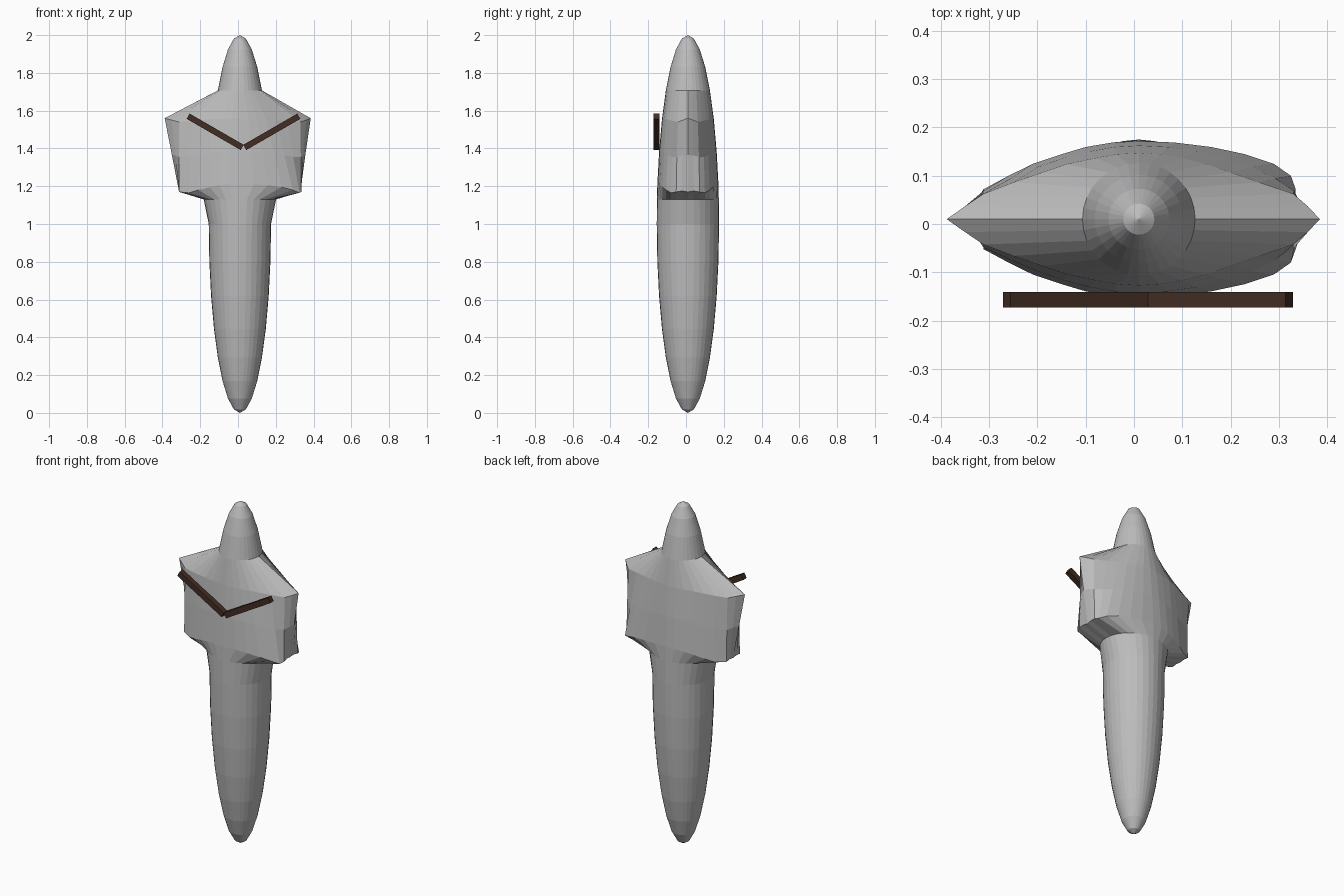
import bpy, bmesh, math

if "Cube" in bpy.data.objects:
    bpy.data.objects.remove(bpy.data.objects["Cube"])

SEG, CX, CY, R = 32, 0.01, 0.01, 0.165


def material(name, rgb):
    m = bpy.data.materials.new(name)
    m.diffuse_color = (*rgb, 1)
    m.use_nodes = True
    m.node_tree.nodes["Principled BSDF"].inputs["Base Color"].default_value = m.diffuse_color
    return m


grey = material("stone grey", (0.5, 0.5, 0.5))
brown = material("dark brown", (0.055, 0.027, 0.017))

# Hood half-widths at steps of 11.25 degrees, from the side tip to the middle
TOP_R = [.385, .36, .33, .26, .20, .15, .10, .055, .01]
TOP_L = [-.388, -.35, -.312, -.25, -.19, -.14, -.08, -.035, .01]
LOW_R = [.328, .331, .335, .325, .29, .23, .16, .085, .01]
LOW_L = [-.312, -.313, -.312, -.26, -.21, -.15, -.10, -.045, .01]
TOP_Z = [1.56, 1.55, 1.54, 1.545, 1.55, 1.555, 1.556, 1.556, 1.556]
LOW_Z = [1.17, 1.175, 1.17, 1.165, 1.18, 1.195, 1.205, 1.21, 1.21]


def ring_point(z, i, hood=None, flare=1.0):
    """Point on the ellipsoid; hood (0 low, 1 high) widens it in x."""
    a = 2 * math.pi * i / SEG
    r = R * math.sqrt(max(0, 1 - (z - 1) ** 2))
    x, y = CX + r * math.cos(a) * flare, CY + r * math.sin(a)
    if hood is not None:
        k = i % 16
        k = min(k, 16 - k)
        right = math.cos(a) > 0
        lo, hi = (LOW_R, TOP_R) if right else (LOW_L, TOP_L)
        x = lo[k] + (hi[k] - lo[k]) * hood
        z = LOW_Z[k] + (TOP_Z[k] - LOW_Z[k]) * hood
    return x, y, z


# Hooded ellipsoid body, lofted from rings
bm = bmesh.new()
levels = [(1 - math.cos(math.pi * k / 16), None, 1.0) for k in range(1, 9)]
levels += [(1.13, None, 1.17), (1.195, 0, 1), (1.383, .5, 1), (1.556, 1, 1)]
levels += [(1 - math.cos(math.pi * k / 16), None, 1.0) for k in range(12, 16)]
rings = [[bm.verts.new(ring_point(z, i, h, f)) for i in range(SEG)]
         for z, h, f in levels]
for a, b in zip(rings, rings[1:]):
    for i in range(SEG):
        j = (i + 1) % SEG
        bm.faces.new((a[i], a[j], b[j], b[i]))
bottom = bm.verts.new((CX, CY, 0))
top = bm.verts.new((CX, CY, 2))
for i in range(SEG):
    j = (i + 1) % SEG
    bm.faces.new((bottom, rings[0][j], rings[0][i]))
    bm.faces.new((top, rings[-1][i], rings[-1][j]))
me = bpy.data.meshes.new("hooded_body")
bm.to_mesh(me)
bm.free()
me.materials.append(grey)
body = bpy.data.objects.new("hooded_body", me)
bpy.context.collection.objects.link(body)

# Two slanted bars forming a V in front of the hood
for name, x, tilt in (("left_bar", -0.121, 30), ("right_bar", 0.179, -30)):
    bpy.ops.mesh.primitive_cube_add(size=1, location=(x, -0.157, 1.488))
    bar = bpy.context.object
    bar.name = name
    bar.scale = (0.33, 0.032, 0.032)
    bar.rotation_euler.y = math.radians(tilt)
    bar.data.materials.append(brown)
